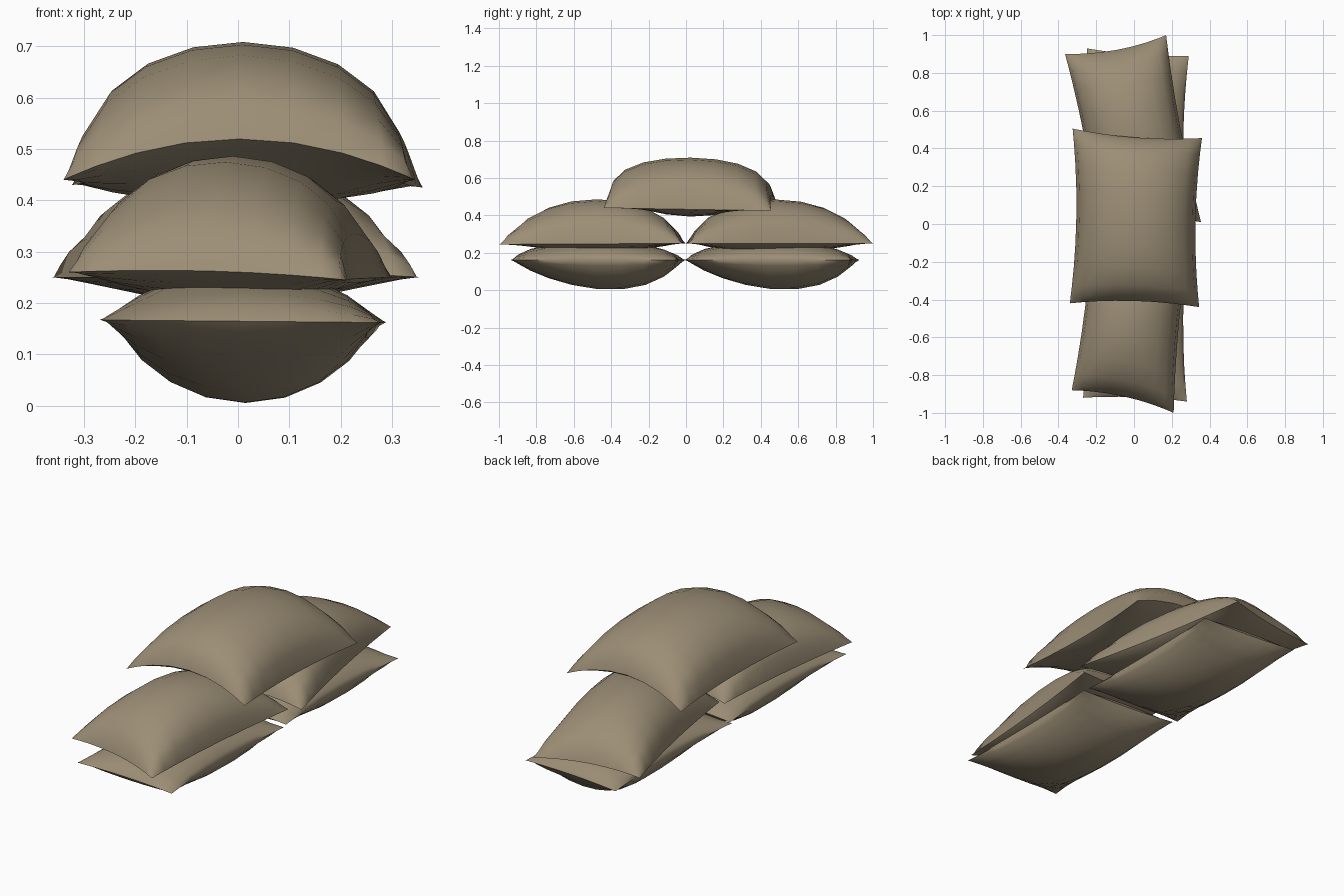
import bpy, bmesh, math
from mathutils import Vector

if "Cube" in bpy.data.objects:
    bpy.data.objects.remove(bpy.data.objects["Cube"])

canvas = bpy.data.materials.new("tan canvas")
canvas.diffuse_color = (0.33, 0.27, 0.18, 1)
canvas.use_nodes = True
canvas.node_tree.nodes["Principled BSDF"].inputs["Base Color"].default_value = canvas.diffuse_color
N = 10


def sandbag(name, corners, seam_z, up, down, pinch=(0.1, 0.06), arch=0.0,
            px=0.5, shift=0.0):
    """Pillow from four seam corners (x, y, dz): front-left, front-right, back-right, back-left."""
    a, b, c, d = [Vector(p) for p in corners]
    mid = (a + b + c + d) / 4
    bm = bmesh.new()
    grid = {}
    # seam sheet, puffed up on one side and down on the other
    for i in range(N + 1):
        for j in range(N + 1):
            u = math.sin((i / N - 0.5) * math.pi)
            v = math.sin((j / N - 0.5) * math.pi)
            uu, vv = max(0, 1 - u * u), max(0, 1 - v * v)
            # pinch the seam edges inward
            s = u * (1 - pinch[0] * vv)
            t = v * (1 - pinch[1] * uu)
            p = ((a * (1 - s) + b * (1 + s)) * (1 - t)
                 + (d * (1 - s) + c * (1 + s)) * (1 + t)) / 4
            p.z += seam_z + arch * uu * v * v
            puff_up = up * uu ** px * vv ** 0.55
            puff_down = down * uu ** 0.7 * vv ** 0.7 * (1 + shift * v)
            rim = i in (0, N) or j in (0, N)
            top = bm.verts.new(p + Vector((0, 0, 0 if rim else puff_up)))
            low = top if rim else bm.verts.new(p - Vector((0, 0, puff_down)))
            grid[i, j] = (top, low)
    for i in range(N):
        for j in range(N):
            q = [grid[k] for k in ((i, j), (i + 1, j), (i + 1, j + 1), (i, j + 1))]
            bm.faces.new([k[0] for k in q])
            if len({k[1] for k in q} - {k[0] for k in q}) > 0:
                bm.faces.new([k[1] for k in reversed(q)])
    for f in bm.faces:
        f.smooth = True
    bmesh.ops.recalc_face_normals(bm, faces=bm.faces)
    me = bpy.data.meshes.new(name)
    bm.to_mesh(me)
    bm.free()
    me.materials.append(canvas)
    ob = bpy.data.objects.new(name, me)
    bpy.context.collection.objects.link(ob)
    # keep the stitched seam crisp
    bpy.ops.object.select_all(action='DESELECT')
    ob.select_set(True)
    bpy.context.view_layer.objects.active = ob
    bpy.ops.object.shade_smooth_by_angle(angle=math.radians(60))
    return ob


# bottom row: same bag twice
for name, y in (("bottom_bag_front", -0.47), ("bottom_bag_back", 0.46)):
    sandbag(name, [(-0.27, y - 0.45, 0.005), (0.28, y - 0.47, 0),
                   (0.29, y + 0.43, 0), (-0.25, y + 0.47, 0)],
            0.162, 0.10, 0.157, pinch=(0.09, 0.03), px=0.6, shift=0.25)

# middle row, each bag slightly twisted
sandbag("middle_bag_front", [(-0.33, -0.88, 0.01), (0.21, -1.0, -0.005),
                             (0.30, -0.02, 0), (-0.22, 0.0, 0)],
        0.25, 0.235, 0.045, pinch=(0.06, 0.06), arch=0.01, px=0.42)
sandbag("middle_bag_back", [(-0.19, 0.0, 0), (0.355, 0.01, 0),
                            (0.17, 1.0, 0), (-0.365, 0.90, 0)],
        0.25, 0.235, 0.05, pinch=(0.06, 0.06), arch=0.01, px=0.42)

# top bag draped over the gap
sandbag("top_bag", [(-0.34, -0.42, 0.01), (0.345, -0.44, 0.01),
                    (0.36, 0.455, -0.005), (-0.325, 0.505, 0.0)],
        0.43, 0.275, 0.04, pinch=(0.08, 0.05), arch=0.08, px=0.4)
